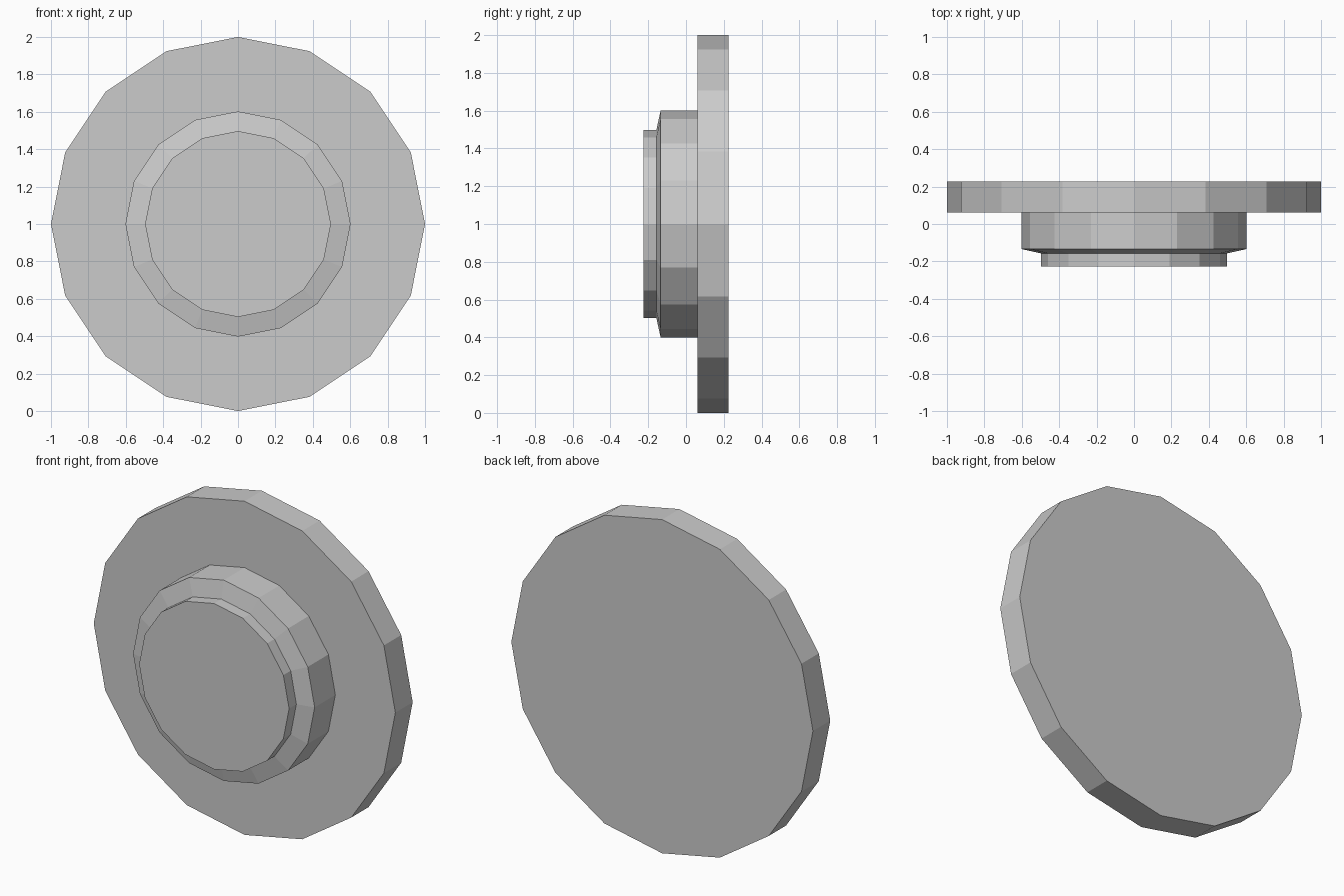
import bpy, bmesh
from math import sin, cos, tau

if "Cube" in bpy.data.objects:
    bpy.data.objects.remove(bpy.data.objects["Cube"])

SIDES = 16


def lathe(name, profile):
    """Revolve (radius, y) points round the y axis at z = 1, capping both ends."""
    bm = bmesh.new()
    rings = [[bm.verts.new((r * sin(i * tau / SIDES), y, 1 + r * cos(i * tau / SIDES)))
              for i in range(SIDES)] for r, y in profile]
    for a, b in zip(rings, rings[1:]):
        for i in range(SIDES):
            j = (i + 1) % SIDES
            bm.faces.new((a[i], a[j], b[j], b[i]))
    bm.faces.new(rings[0])
    bm.faces.new(rings[-1])
    bmesh.ops.recalc_face_normals(bm, faces=bm.faces)
    mesh = bpy.data.meshes.new(name)
    bm.to_mesh(mesh)
    bm.free()
    obj = bpy.data.objects.new(name, mesh)
    bpy.context.collection.objects.link(obj)
    return obj


# One stepped solid: front boss, chamfered hub, wide back flange
lathe("flanged_disc", [
    (0.497, -0.226), (0.497, -0.157),
    (0.602, -0.134), (0.602, 0.062),
    (1.0, 0.062), (1.0, 0.226),
])
